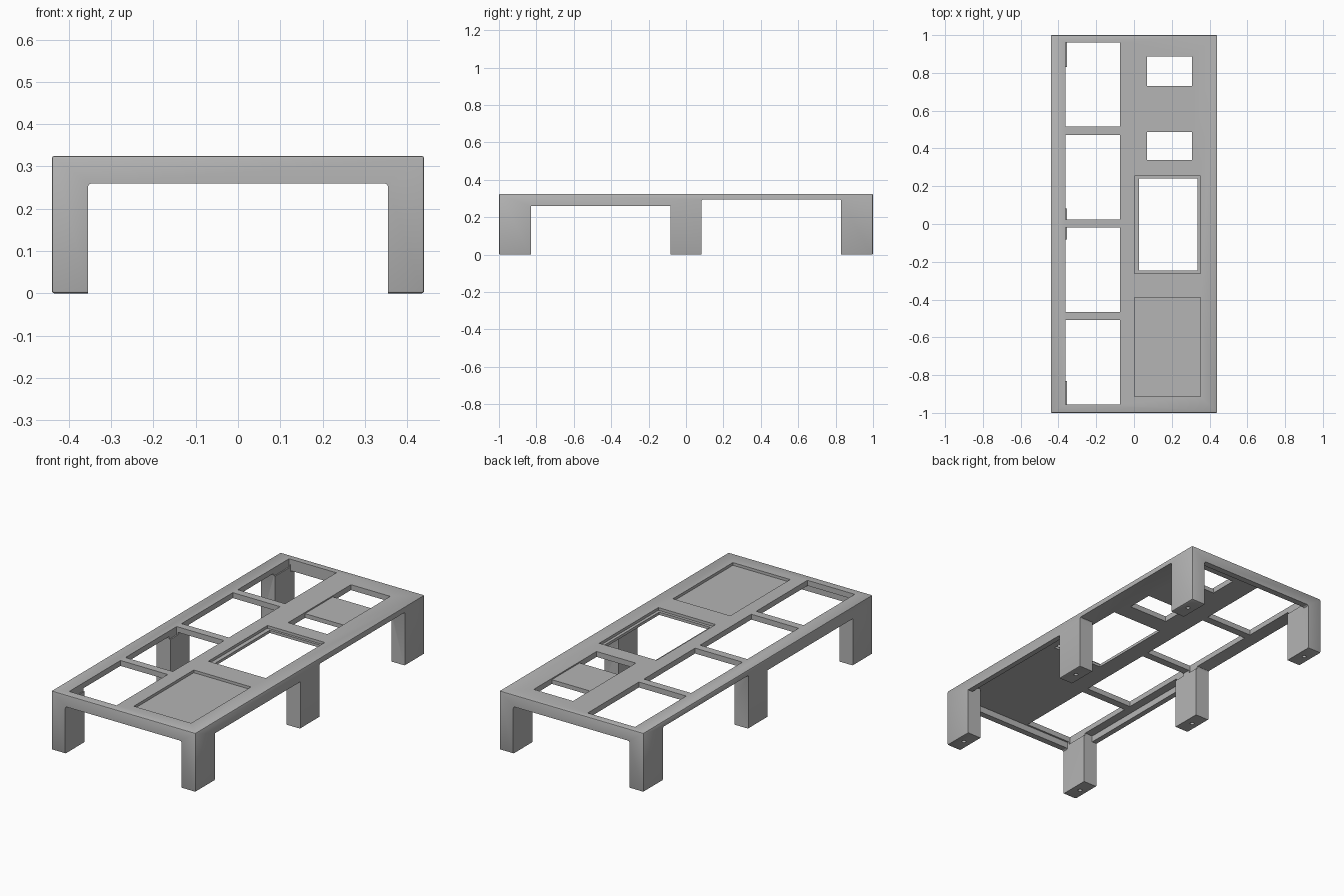
import bpy
import bmesh

cube = bpy.data.objects.get("Cube")
if cube:
    bpy.data.objects.remove(cube, do_unlink=True)

HALF_W, HALF_L, TOP = 0.44, 1.0, 0.325
UNDER = 0.295          # underside of the thin deck
RAIL = 0.26            # underside of the deeper rails
LEG_IN = 0.355         # inner face of the legs
LOW, HIGH = -0.1, 0.4  # cutter overshoot

grey = bpy.data.materials.new("plain grey")
grey.use_nodes = True
colour = (0.46, 0.46, 0.46, 1)
grey.diffuse_color = colour
grey.node_tree.nodes["Principled BSDF"].inputs["Base Color"].default_value = colour


def make_object(name, bm):
    mesh = bpy.data.meshes.new(name)
    bm.to_mesh(mesh)
    bm.free()
    mesh.materials.append(grey)
    obj = bpy.data.objects.new(name, mesh)
    bpy.context.collection.objects.link(obj)
    return obj


def box(name, xs, ys, zs, radius=0, axis=None, segments=3):
    """Box from ranges; edges along one axis (or all) can be rounded."""
    bm = bmesh.new()
    bmesh.ops.create_cube(bm, size=1)
    for v in bm.verts:
        for i, (a, b) in enumerate((xs, ys, zs)):
            v.co[i] = b if v.co[i] > 0 else a
    if radius:
        edges = [e for e in bm.edges if axis is None or
                 abs((e.verts[0].co - e.verts[1].co).normalized()[axis]) > 0.9]
        bmesh.ops.bevel(bm, geom=edges, offset=radius, segments=segments,
                        profile=0.5, affect='EDGES')
    return make_object(name, bm)


# Solid block the stand is carved from
stand = box("raised_stand", (-HALF_W, HALF_W), (-HALF_L, HALF_L), (0, TOP), 0.006, None, 2)
cutters = []


def cut(xs, ys, zs, radius=0, axis=None):
    cutters.append(box("cutter", xs, ys, zs, radius, axis))


# Space between the legs, leaving end rails and front side rails
cut((-LEG_IN, LEG_IN), (-1.1, 1.1), (LOW, RAIL), 0.01, 1)
cut((-0.6, 0.6), (-0.83, -0.083), (LOW, RAIL))
cut((-0.6, 0.6), (0.083, 0.83), (LOW, UNDER), 0.01, 0)
cut((-LEG_IN, LEG_IN), (-0.965, 0.965), (LOW, UNDER))
cut((-0.41, 0.41), (-0.83, -0.083), (LOW, UNDER))

# Column of four openings
for i in range(4):
    y = -0.955 + i * 0.49
    cut((-0.362, -0.073), (y, y + 0.447), (0.28, HIGH))

# Stepped window and shallow tray
cut((0.003, 0.353), (-0.263, 0.253), (0.31, HIGH))
cut((0.026, 0.337), (-0.247, 0.24), (0.28, HIGH))
cut((0.003, 0.353), (-0.913, -0.39), (0.31, HIGH))

# Two small openings joined by a slightly sunken panel
for y0, y1 in ((0.34, 0.488), (0.73, 0.888)):
    cut((0.068, 0.308), (y0, y1), (0.28, HIGH))
cut((0.068, 0.308), (0.4, 0.8), (0.318, HIGH))

# Screw holes in the feet
for x in (-0.398, 0.398):
    for y in (-0.915, 0, 0.915):
        bm = bmesh.new()
        bmesh.ops.create_cone(bm, cap_ends=True, segments=16, radius1=0.011,
                              radius2=0.011, depth=0.12)
        bmesh.ops.translate(bm, verts=bm.verts, vec=(x, y, 0))
        cutters.append(make_object("cutter", bm))

# Carve, bake and remove the cutters
for c in cutters:
    mod = stand.modifiers.new("carve", 'BOOLEAN')
    mod.operation = 'DIFFERENCE'
    mod.solver = 'EXACT'
    mod.object = c
    c.hide_render = True
bpy.context.view_layer.update()
graph = bpy.context.evaluated_depsgraph_get()
carved = bpy.data.meshes.new_from_object(stand.evaluated_get(graph))
stand.modifiers.clear()
stand.data = carved
carved.materials.clear()
carved.materials.append(grey)
for p in carved.polygons:
    p.material_index = 0
for c in cutters:
    bpy.data.objects.remove(c, do_unlink=True)

bpy.ops.object.select_all(action='DESELECT')
stand.select_set(True)
bpy.context.view_layer.objects.active = stand
bpy.ops.object.shade_smooth_by_angle()
